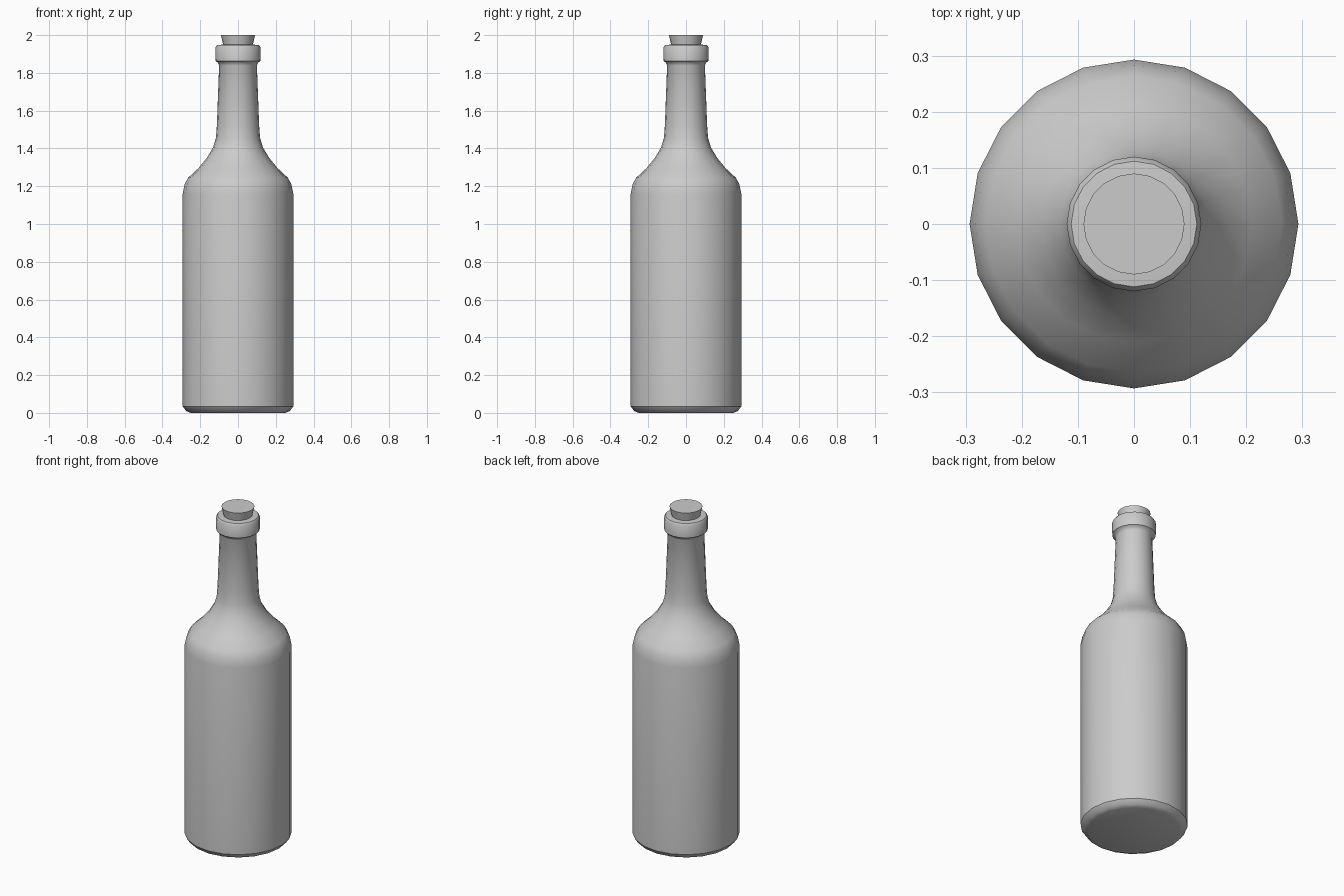
import bpy, bmesh, math

if "Cube" in bpy.data.objects:
    bpy.data.objects.remove(bpy.data.objects["Cube"])

SIDES = 20


def lathe(name, profile, angle=35):
    """Spin a (radius, z) profile around z and cap both open ends."""
    bm = bmesh.new()
    rings = []
    for r, z in profile:
        rings.append([bm.verts.new((r * math.cos(2 * math.pi * i / SIDES),
                                    r * math.sin(2 * math.pi * i / SIDES), z))
                      for i in range(SIDES)])
    for low, high in zip(rings, rings[1:]):
        for i in range(SIDES):
            j = (i + 1) % SIDES
            bm.faces.new((low[i], low[j], high[j], high[i]))
    bm.faces.new(rings[0][::-1])
    bm.faces.new(rings[-1])
    bmesh.ops.recalc_face_normals(bm, faces=bm.faces[:])
    mesh = bpy.data.meshes.new(name)
    bm.to_mesh(mesh)
    bm.free()
    obj = bpy.data.objects.new(name, mesh)
    bpy.context.collection.objects.link(obj)
    bpy.ops.object.select_all(action='DESELECT')
    obj.select_set(True)
    bpy.context.view_layer.objects.active = obj
    bpy.ops.object.shade_smooth_by_angle(angle=math.radians(angle))
    return obj


# Glass: base, body, shoulder, neck and lip in one profile
lathe("bottle", [
    (0.25, 0.0), (0.275, 0.01), (0.293, 0.035),
    (0.293, 1.16), (0.283, 1.21), (0.264, 1.245), (0.21, 1.295),
    (0.165, 1.35), (0.132, 1.405), (0.117, 1.455), (0.112, 1.52),
    (0.10, 1.84), (0.107, 1.855), (0.119, 1.863),
    (0.12, 1.935), (0.112, 1.947), (0.08, 1.95),
])

# Tapered cork standing out of the lip
lathe("cork", [(0.077, 1.94), (0.09, 2.0)])
